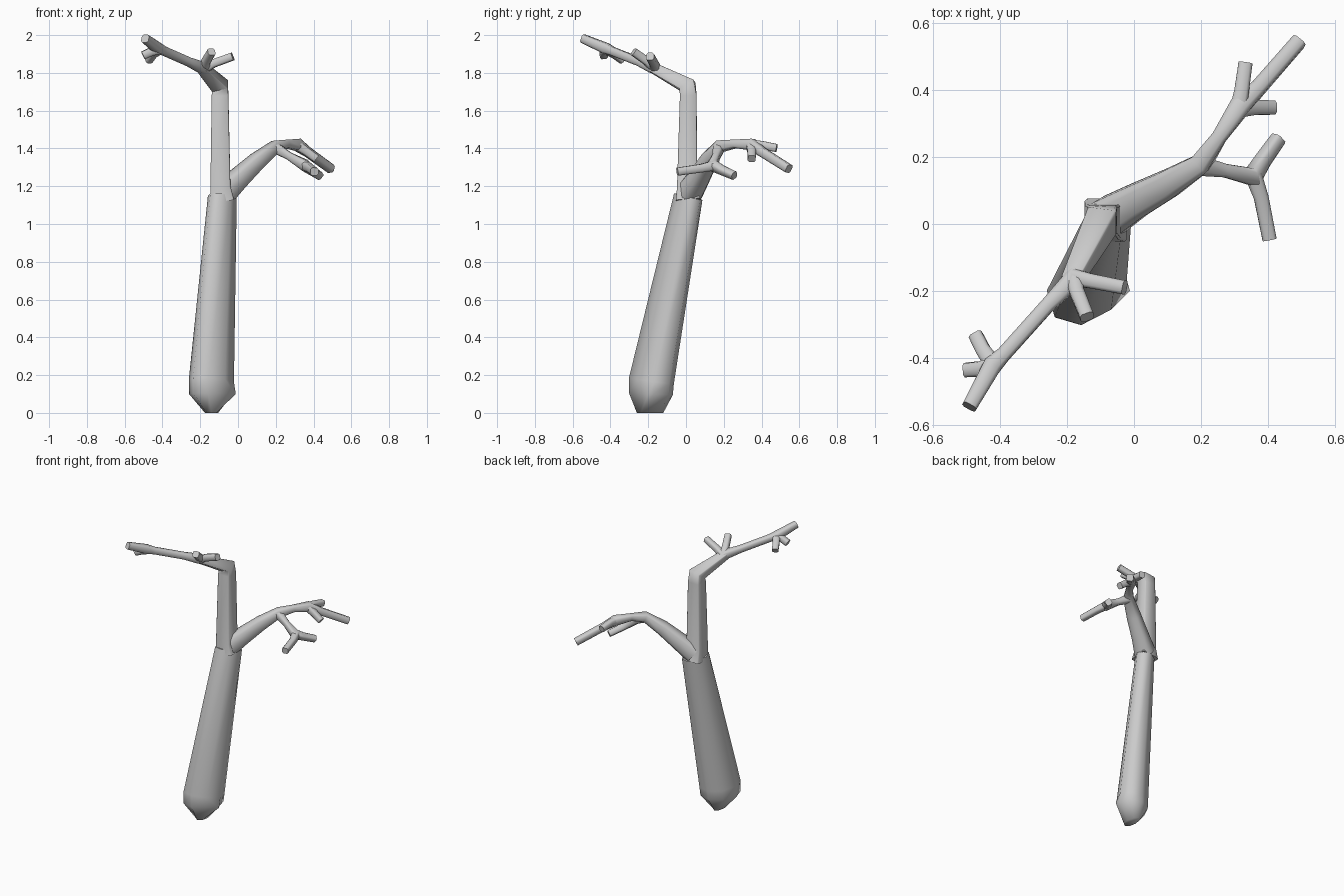
import bpy, bmesh, math
from mathutils import Vector


def clipped_square(c):
    return [(1, c), (c, 1), (-c, 1), (-1, c), (-1, -c), (-c, -1), (c, -1), (1, -c)]


ROUNDED, BOXY = clipped_square(0.6), clipped_square(0.88)
OCTAGON = [(math.cos(math.tau * k / 8), math.sin(math.tau * k / 8)) for k in range(8)]


def tube(name, path, section=ROUNDED):
    """Tapered, mitred tube through (x, y, z, half width) points with flat ends."""
    pts = [Vector(p[:3]) for p in path]
    dirs = [(b - a).normalized() for a, b in zip(pts, pts[1:])]
    bm = bmesh.new()
    side = dirs[0].cross(Vector((0, 0, 1)))
    if abs(dirs[0].z) > 0.9:
        side = Vector((1, 0, 0))
    rings = []
    for i, p in enumerate(pts):
        t = (dirs[max(i - 1, 0)] + dirs[min(i, len(dirs) - 1)]).normalized()
        side = (side - t * side.dot(t)).normalized()
        up = t.cross(side)
        rings.append([bm.verts.new(p + path[i][3] * (side * u + up * v)) for u, v in section])
    n = len(section)
    for r0, r1 in zip(rings, rings[1:]):
        for k in range(n):
            j = (k + 1) % n
            bm.faces.new((r0[k], r0[j], r1[j], r1[k]))
    bm.faces.new(rings[0][::-1])
    bm.faces.new(rings[-1])
    bmesh.ops.recalc_face_normals(bm, faces=bm.faces)
    mesh = bpy.data.meshes.new(name)
    bm.to_mesh(mesh)
    bm.free()
    obj = bpy.data.objects.new(name, mesh)
    bpy.context.collection.objects.link(obj)
    bpy.ops.object.select_all(action='DESELECT')
    obj.select_set(True)
    bpy.context.view_layer.objects.active = obj
    bpy.ops.object.shade_smooth_by_angle(angle=math.radians(60))
    return obj


# leaning trunk, flattened across one diagonal
path = [(-0.14, -0.19, 0.005, 0.07), (-0.143, -0.186, 0.1, 0.132),
        (-0.141, -0.183, 0.17, 0.136), (-0.083, 0.012, 1.145, 0.09)]
trunk = tube("trunk", path, OCTAGON)
verts = trunk.data.vertices
flat = Vector((1, -1, 0)).normalized()
for i, v in enumerate(verts):
    o = v.co - Vector(path[i // 8][:3])
    if i < 8:  # slim foot patch on z = 0
        v.co = (-0.14 + o.x * 0.5, v.co.y, 0.0)
    else:
        v.co -= flat * o.dot(flat) * (0.24 if i < 24 else 0.3)
# small knob low on the trunk
knob = max(verts[8:16], key=lambda v: v.co.x - v.co.y)
knob.co = (-0.012, -0.2, 0.1)

# upper stem, bending over at the top into the high branch
tube("upper_stem", [(-0.084, 0.012, 1.125, 0.064), (-0.093, 0.006, 1.2, 0.053),
                    (-0.095, 0.012, 1.68, 0.044), (-0.096, 0.008, 1.732, 0.044),
                    (-0.19, -0.175, 1.826, 0.026)], BOXY)
tube("high_branch", [(-0.17, -0.14, 1.812, 0.022), (-0.19, -0.175, 1.828, 0.029),
                     (-0.26, -0.245, 1.858, 0.022), (-0.39, -0.39, 1.915, 0.022),
                     (-0.425, -0.425, 1.93, 0.028), (-0.492, -0.546, 1.982, 0.022)])

# low branch and its main fork
tube("low_branch", [(-0.075, 0.02, 1.17, 0.062), (0.0, 0.065, 1.24, 0.052),
                    (0.1, 0.118, 1.333, 0.043), (0.2, 0.18, 1.412, 0.031),
                    (0.255, 0.26, 1.424, 0.022), (0.315, 0.35, 1.42, 0.031),
                    (0.37, 0.405, 1.38, 0.024), (0.492, 0.545, 1.292, 0.023)])
tube("low_fork", [(0.19, 0.175, 1.408, 0.03), (0.27, 0.16, 1.36, 0.02),
                  (0.355, 0.14, 1.31, 0.03), (0.385, 0.19, 1.285, 0.023),
                  (0.432, 0.256, 1.256, 0.021)])

# short twigs: start, bend, end
twigs = {
    "fork_twig": [(0.355, 0.15, 1.31), (0.38, 0.08, 1.295), (0.405, -0.046, 1.277)],
    "low_twig_back": [(0.31, 0.335, 1.42), (0.322, 0.4, 1.418), (0.333, 0.48, 1.402)],
    "low_twig_side": [(0.315, 0.345, 1.415), (0.36, 0.348, 1.385), (0.415, 0.348, 1.345)],
    "high_twig_right": [(-0.18, -0.16, 1.822), (-0.13, -0.17, 1.85), (-0.028, -0.19, 1.887)],
    "high_twig_front": [(-0.18, -0.16, 1.822), (-0.17, -0.205, 1.86), (-0.14, -0.278, 1.912)],
    "end_twig_back": [(-0.42, -0.42, 1.925), (-0.45, -0.378, 1.9), (-0.472, -0.334, 1.868)],
    "end_twig_left": [(-0.42, -0.42, 1.925), (-0.46, -0.433, 1.912), (-0.503, -0.436, 1.892)],
}
for name, pts in twigs.items():
    widths = (0.026, 0.022, 0.021)
    tube(name, [(*p, w) for p, w in zip(pts, widths)])
